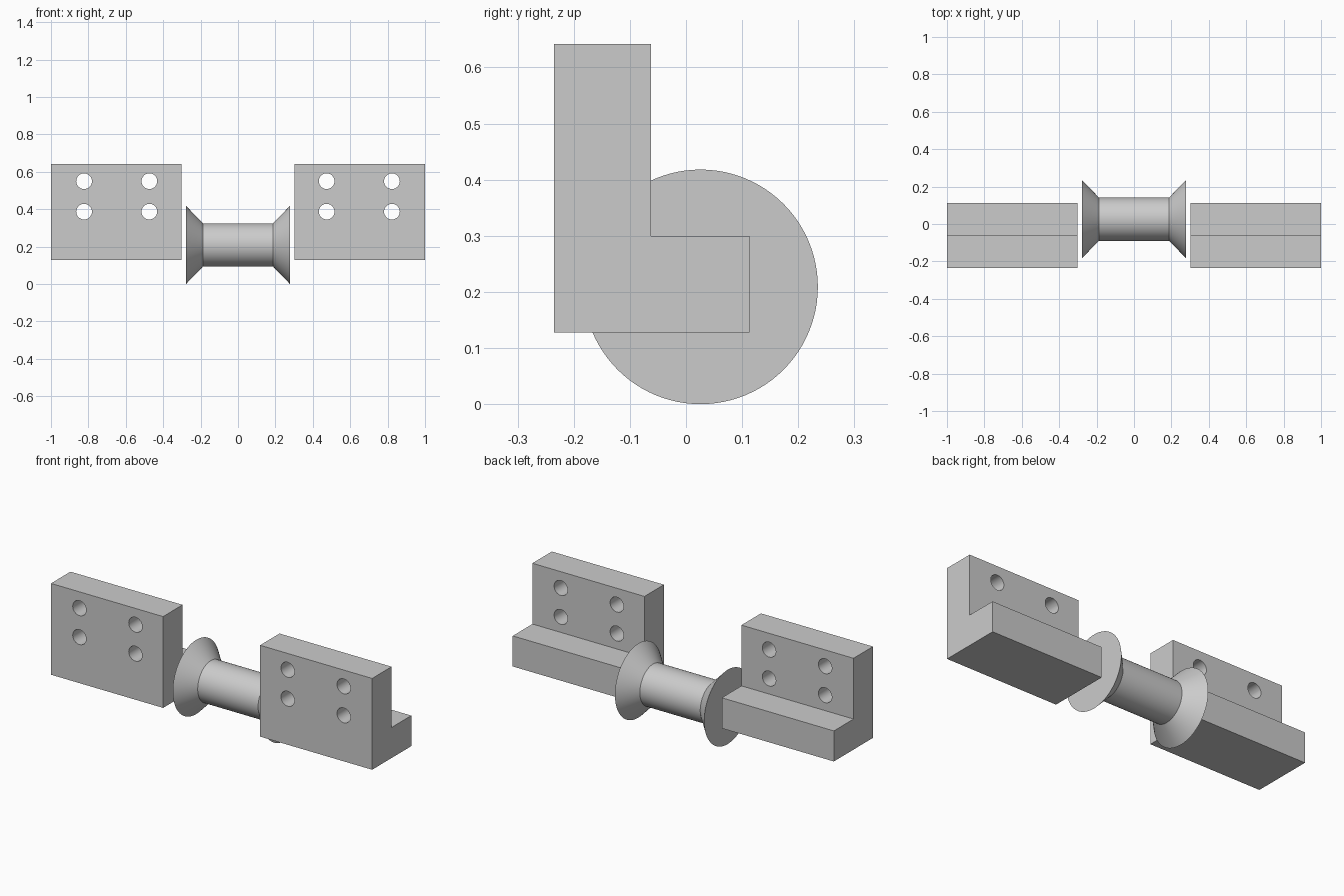
import bpy
import bmesh
from math import pi, radians
from mathutils import Matrix, Vector

cube = bpy.data.objects.get("Cube")
if cube:
    bpy.data.objects.remove(cube, do_unlink=True)

grey = bpy.data.materials.new("plain grey")
grey.use_nodes = True
colour = (0.6, 0.6, 0.6, 1)
grey.diffuse_color = colour
grey.node_tree.nodes["Principled BSDF"].inputs["Base Color"].default_value = colour


def add_object(name, bm):
    bmesh.ops.recalc_face_normals(bm, faces=bm.faces)
    mesh = bpy.data.meshes.new(name)
    bm.to_mesh(mesh)
    bm.free()
    mesh.materials.append(grey)
    obj = bpy.data.objects.new(name, mesh)
    bpy.context.collection.objects.link(obj)
    return obj


def select_only(obj):
    bpy.ops.object.select_all(action="DESELECT")
    obj.select_set(True)
    bpy.context.view_layer.objects.active = obj


def smooth(obj):
    select_only(obj)
    bpy.ops.object.shade_smooth_by_angle(angle=radians(30))


# L-shaped mounting brackets, each with four drilled holes
FRONT, STEP, BACK = -0.235, -0.062, 0.113
BOTTOM, LEDGE, TOP = 0.128, 0.3, 0.642
INNER, OUTER = 0.302, 1.0
l_profile = [(FRONT, BOTTOM), (BACK, BOTTOM), (BACK, LEDGE),
             (STEP, LEDGE), (STEP, TOP), (FRONT, TOP)]

for name, side in (("left_bracket", 1), ("right_bracket", -1)):
    bm = bmesh.new()
    end = bm.faces.new([bm.verts.new((side * INNER, y, z)) for y, z in l_profile])
    grown = bmesh.ops.extrude_face_region(bm, geom=[end], use_keep_orig=True)
    moved = [v for v in grown["geom"] if isinstance(v, bmesh.types.BMVert)]
    bmesh.ops.translate(bm, verts=moved, vec=Vector((side * (OUTER - INNER), 0, 0)))
    bracket = add_object(name, bm)

    # Screw hole cutters
    bm = bmesh.new()
    for x in (0.474, 0.823):
        for z in (0.387, 0.55):
            place = Matrix.Translation((side * x, (FRONT + STEP) / 2, z))
            bmesh.ops.create_cone(bm, cap_ends=True, segments=32, radius1=0.042,
                                  radius2=0.042, depth=0.3,
                                  matrix=place @ Matrix.Rotation(pi / 2, 4, "X"))
    cutter = add_object("hole_cutter", bm)
    cutter.hide_render = True
    drill = bracket.modifiers.new("holes", "BOOLEAN")
    drill.operation = "DIFFERENCE"
    drill.solver = "EXACT"
    drill.object = cutter
    select_only(bracket)
    bpy.ops.object.modifier_apply(modifier=drill.name)
    bpy.data.objects.remove(cutter, do_unlink=True)
    smooth(bracket)

# Spool with flared flanges, lathed about the x axis and capped at both ends
SIDES = 96
spool_profile = [(-0.278, 0.209), (-0.188, 0.116), (0.188, 0.116), (0.278, 0.209)]
bm = bmesh.new()
rings = []
for x, radius in spool_profile:
    rings.append([bm.verts.new(Matrix.Rotation(2 * pi * i / SIDES, 3, "X")
                               @ Vector((x, 0, radius))) for i in range(SIDES)])
for a, b in zip(rings, rings[1:]):
    for i in range(SIDES):
        j = (i + 1) % SIDES
        bm.faces.new((a[i], a[j], b[j], b[i]))
bm.faces.new(rings[0])
bm.faces.new(rings[-1])
spool = add_object("spool", bm)
spool.location = (0, 0.026, 0.209)
smooth(spool)
